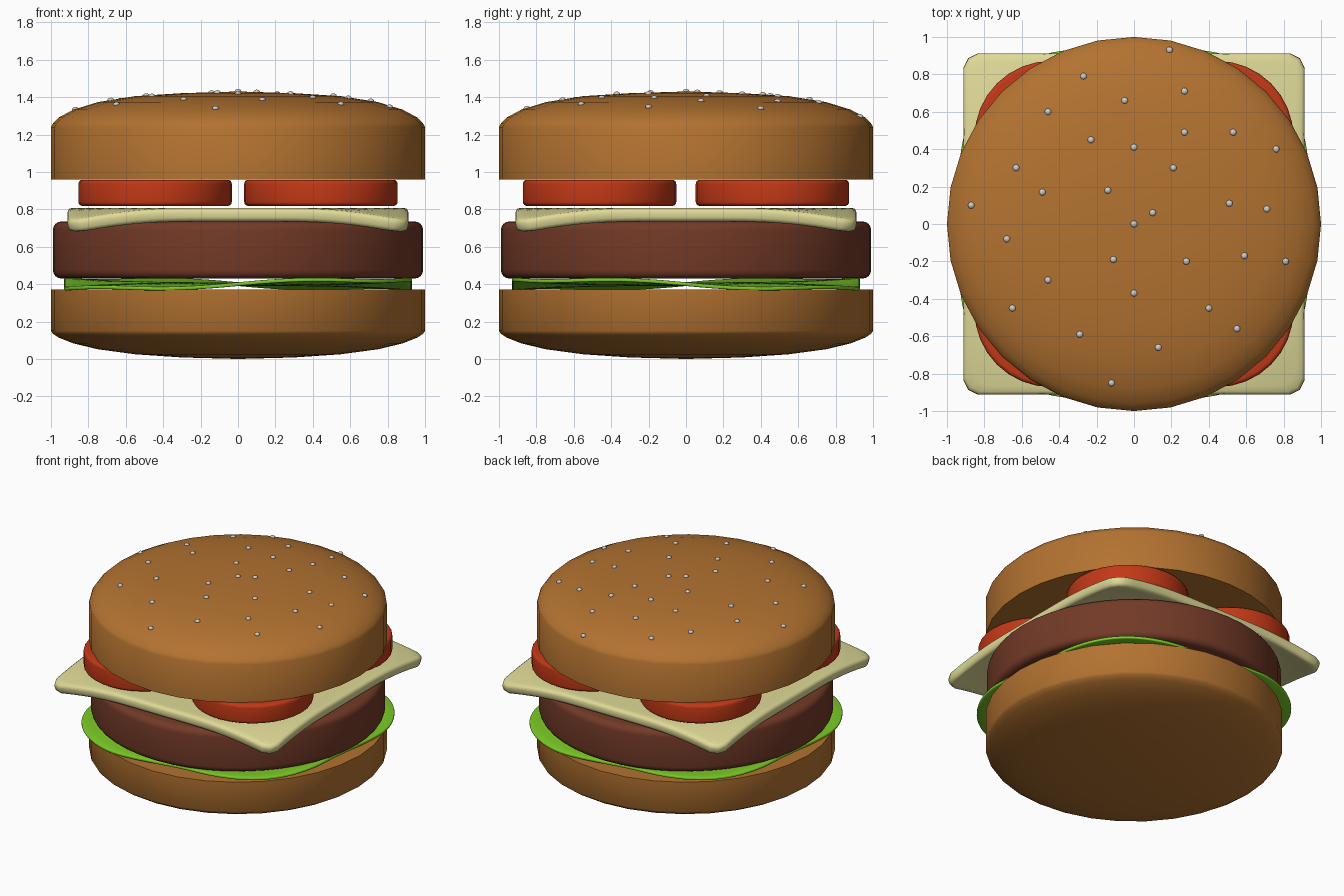
import bpy, bmesh, math

if "Cube" in bpy.data.objects:
    bpy.data.objects.remove(bpy.data.objects["Cube"])


def material(name, rgb):
    m = bpy.data.materials.new(name)
    m.diffuse_color = (*rgb, 1)
    m.use_nodes = True
    m.node_tree.nodes["Principled BSDF"].inputs["Base Color"].default_value = m.diffuse_color
    return m


BUN = material("bun", (0.45, 0.17, 0.03))
PATTY = material("patty", (0.17, 0.042, 0.02))
CHEESE = material("cheese", (0.74, 0.70, 0.31))
LETTUCE = material("lettuce", (0.20, 0.60, 0.02))
TOMATO = material("tomato", (0.54, 0.04, 0.008))


def finish(bm, name, mat, angle=35):
    bmesh.ops.recalc_face_normals(bm, faces=bm.faces)
    me = bpy.data.meshes.new(name)
    bm.to_mesh(me)
    bm.free()
    ob = bpy.data.objects.new(name, me)
    bpy.context.collection.objects.link(ob)
    if mat:
        me.materials.append(mat)
    bpy.ops.object.select_all(action='DESELECT')
    ob.select_set(True)
    bpy.context.view_layer.objects.active = ob
    bpy.ops.object.shade_smooth_by_angle(angle=math.radians(angle))
    return ob


def skin(bm, rings, first, last):
    """Bridge closed rings of vertices, with a centre point at chosen ends."""
    n = len(rings[0])
    for a, b in zip(rings, rings[1:]):
        for i in range(n):
            j = (i + 1) % n
            bm.faces.new((a[i], a[j], b[j], b[i]))
    for ring, z in ((rings[0], first), (rings[-1], last)):
        if z is not None:
            c = bm.verts.new((0, 0, z))
            for i in range(n):
                bm.faces.new((c, ring[i], ring[(i + 1) % n]))


def lathe(name, profile, mat, loc=(0, 0), n=32):
    """Spin (radius, z) points; first and last points lie on the axis."""
    bm = bmesh.new()
    rings = [[bm.verts.new((r * math.cos(math.tau * i / n), r * math.sin(math.tau * i / n), z))
              for i in range(n)] for r, z in profile[1:-1]]
    skin(bm, rings, profile[0][1], profile[-1][1])
    ob = finish(bm, name, mat)
    ob.location = (*loc, 0)
    return ob


def disc_profile(r, z0, z1, b):
    """Flat disc section with rounded rims."""
    arc = [(b * (1 - math.cos(k * math.pi / 8)), b * (1 - math.sin(k * math.pi / 8))) for k in range(5)]
    low = [(r - dx, z0 + dz) for dx, dz in reversed(arc)]
    high = [(r - dx, z1 - dz) for dx, dz in arc]
    return [(0, z0)] + low + high + [(0, z1)]


def sheet(name, half, corner, height, thick, mat, n=144, steps=18):
    """Rounded-square sheet whose height follows height(angle, radius)."""
    bm = bmesh.new()
    k = half - corner

    def edge(t):
        c, s = abs(math.cos(t)), abs(math.sin(t))
        m = half / max(c, s)
        if min(c, s) * m > k:
            d = (c + s) * k
            m = d + math.sqrt(max(0, d * d - 2 * k * k + corner * corner))
        return m

    rings = []
    for q in range(1, steps + 1):
        ring = []
        for i in range(n):
            t = math.tau * i / n
            r = edge(t) * q / steps
            ring.append(bm.verts.new((r * math.cos(t), r * math.sin(t), height(t, r))))
        rings.append(ring)
    skin(bm, rings, height(0, 0), None)
    ob = finish(bm, name, mat)
    sol = ob.modifiers.new("thickness", 'SOLIDIFY')
    sol.thickness, sol.offset = thick, 0
    bev = ob.modifiers.new("soft_edge", 'BEVEL')
    bev.width, bev.segments, bev.limit_method = thick * 0.3, 2, 'ANGLE'
    bev.angle_limit = math.radians(50)
    return ob


# Buns
lathe("bottom_bun", [(0, 0), (0.3, 0.008), (0.55, 0.025), (0.75, 0.052), (0.88, 0.083),
                     (0.96, 0.115), (0.99, 0.135), (1, 0.15), (1, 0.37), (0, 0.37)], BUN)
top = [(0, 0.96), (1, 0.96), (1, 1.24), (0.99, 1.258), (0.96, 1.29), (0.88, 1.333),
       (0.75, 1.373), (0.55, 1.405), (0.3, 1.421), (0, 1.43)]
lathe("top_bun", top, BUN)

# Lettuce and patty
sheet("lettuce", 0.93, 0.62,
      lambda t, r: 0.40 - r ** 3 * (0.024 * math.sin(2 * t) + 0.010 * math.sin(6 * t)),
      0.02, LETTUCE)
lathe("patty", disc_profile(0.99, 0.43, 0.735, 0.045), PATTY, n=48)

# Cheese with drooping corners
sheet("cheese", 0.91, 0.09,
      lambda t, r: 0.772 - 0.06 * max(0, (r - 0.94) / 0.30) ** 1.4,
      0.072, CHEESE)

# Tomato slices
for x in (-0.443, 0.443):
    for y in (-0.462, 0.462):
        lathe("tomato_slice", disc_profile(0.41, 0.818, 0.958, 0.022), TOMATO, (x, y))

# Sesame seeds resting on the crown of the top bun
SEEDS = [(.19, .93), (-.27, .79), (-.46, .6), (-.05, .66), (.27, .71), (.27, .49), (.53, .49),
         (.76, .4), (-.23, .45), (0, .41), (.21, .3), (-.63, .3), (-.49, .17), (-.14, .18),
         (.1, .06), (.51, .11), (.71, .08), (-.87, .1), (0, 0), (-.68, -.08), (-.11, -.19),
         (.28, -.2), (.59, -.17), (.81, -.2), (-.46, -.3), (0, -.37), (-.65, -.45), (.4, -.45),
         (.55, -.56), (-.29, -.59), (.13, -.66), (-.12, -.85)]


def crown(r):
    for (r1, z1), (r0, z0) in zip(top[2:], top[3:]):
        if r0 <= r <= r1:
            return z0 + (z1 - z0) * (r - r0) / (r1 - r0)


bm = bmesh.new()
for x, y in SEEDS:
    new = bmesh.ops.create_uvsphere(bm, u_segments=12, v_segments=8, radius=0.018)["verts"]
    bmesh.ops.scale(bm, vec=(1, 1, 0.75), verts=new)
    bmesh.ops.translate(bm, vec=(x, y, crown(math.hypot(x, y))), verts=new)
finish(bm, "sesame_seeds", None, 60)
